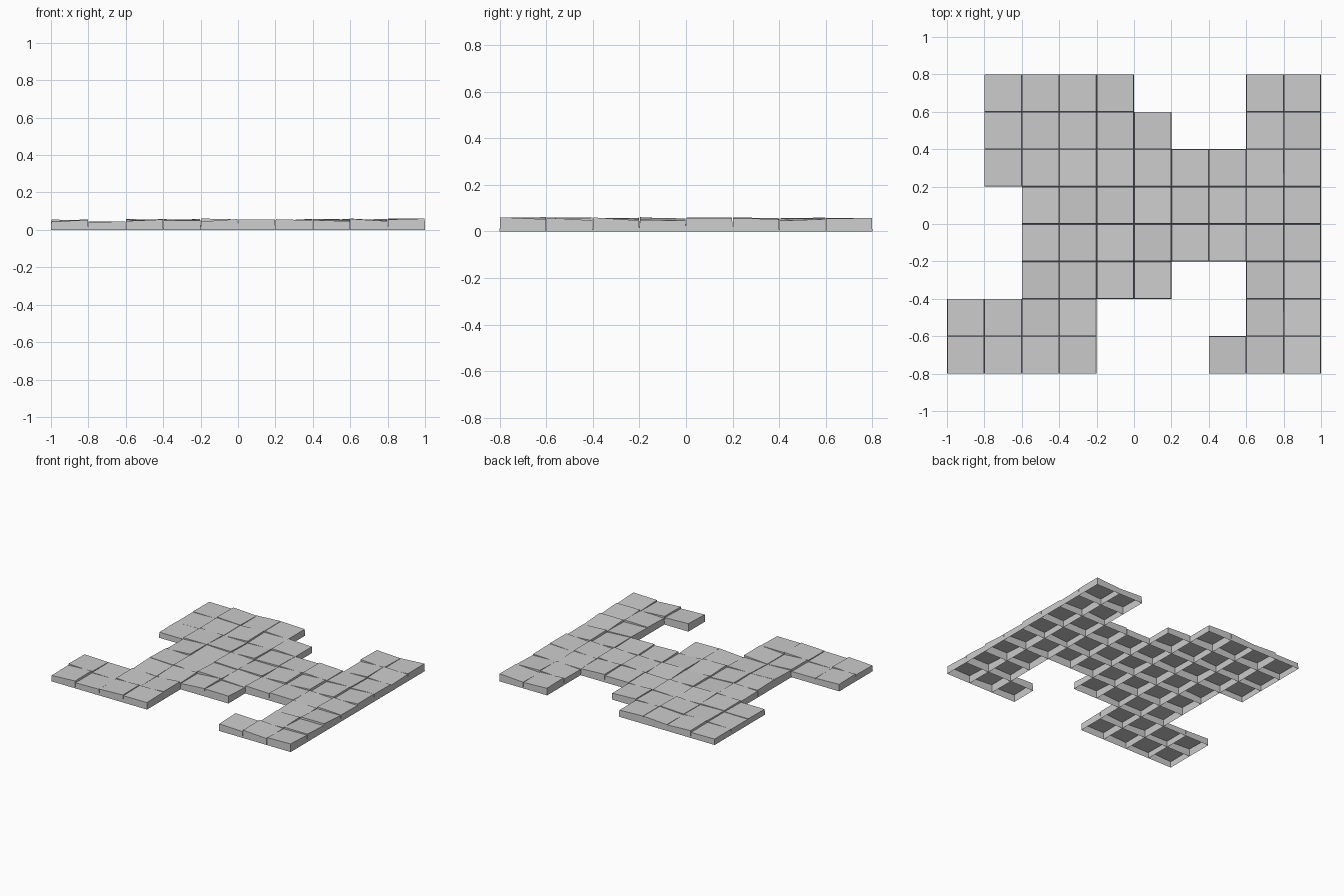
import bpy, bmesh, random

if "Cube" in bpy.data.objects:
    bpy.data.objects.remove(bpy.data.objects["Cube"])

random.seed(4)
CELL = 0.2
INSET = 0.002
# Floor plan, back row first: '#' marks a stone tile
PLAN = [
    ".####...##",
    ".#####..##",
    ".#########",
    "..########",
    "..########",
    "..####..##",
    "####....##",
    "####...###",
]


def add_tile(bm, cx, cy, height, tilt):
    """Hollow stone tile, open underneath, with a slightly tilted top."""
    ta = random.uniform(-tilt, tilt)
    tb = random.uniform(-1, 1) * (tilt - abs(ta))
    base, top = [], []
    for sx, sy in ((-1, -1), (1, -1), (1, 1), (-1, 1)):
        h, t = CELL / 2, CELL / 2 - INSET
        base.append(bm.verts.new((cx + sx * h, cy + sy * h, 0)))
        top.append(bm.verts.new((cx + sx * t, cy + sy * t,
                                 height + sx * ta + sy * tb)))
    bm.faces.new(top)
    for i in range(4):
        j = (i + 1) % 4
        bm.faces.new((base[i], base[j], top[j], top[i]))


bm = bmesh.new()
for r, row in enumerate(PLAN):
    for c, mark in enumerate(row):
        if mark == "#":
            x = (c - 4.5) * CELL
            y = (3.5 - r) * CELL
            # the second column has sunk a little
            if c == 1:
                add_tile(bm, x, y, 0.043, 0.002)
            else:
                add_tile(bm, x, y, random.uniform(0.049, 0.054), 0.007)

mesh = bpy.data.meshes.new("floor_tiles")
bm.to_mesh(mesh)
bm.free()
floor = bpy.data.objects.new("floor_tiles", mesh)
bpy.context.collection.objects.link(floor)
